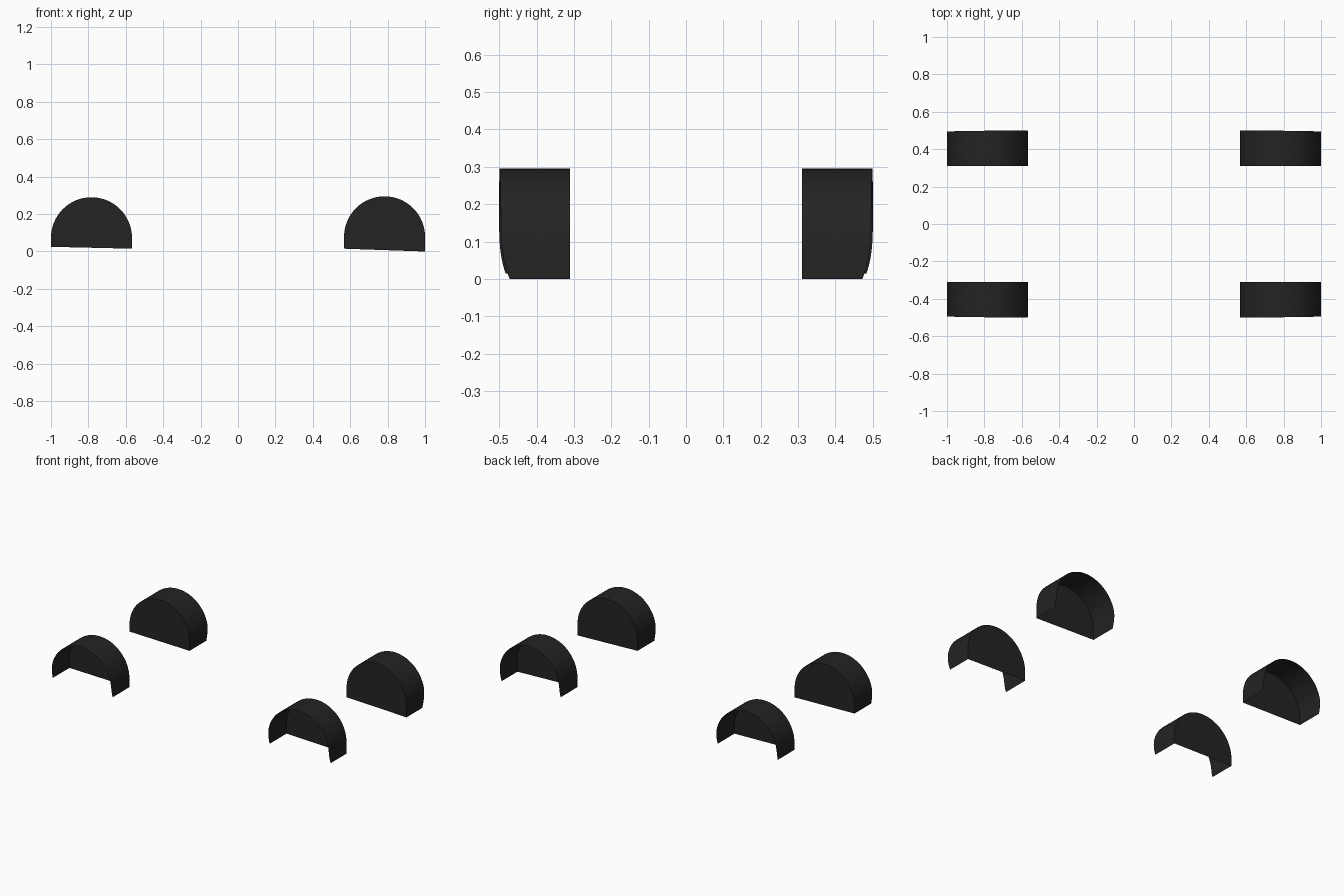
import bpy, bmesh, math

if "Cube" in bpy.data.objects:
    bpy.data.objects.remove(bpy.data.objects["Cube"])

mat = bpy.data.materials.new("black_liner")
mat.diffuse_color = (0.017, 0.017, 0.017, 1)
mat.use_nodes = True
mat.node_tree.nodes["Principled BSDF"].inputs["Base Color"].default_value = mat.diffuse_color

CX, R = 0.7835, 0.2165     # arch centre and radius
INNER = 0.31               # y of the closed inner wall


def outer_y(x, z):
    # open rim follows the body side: bows in toward the ends and the bottom
    end = max(0, (abs(x) - 0.567) / 0.433)
    low = max(0, 1 - z / 0.16)
    return 0.5 - 0.005 * end ** 2 - 0.023 * low ** 3


def arch_profile(sx, top, z_mid, z_end):
    # straight legs plus a half-round top, from the middle leg to the end leg
    cz = top - R
    legs = 5
    pts = [(CX - R, z_mid + (cz - z_mid) * i / legs) for i in range(legs)]
    for i in range(33):
        a = math.pi * (1 - i / 32)
        pts.append((CX + R * math.cos(a), cz + R * math.sin(a)))
    pts += [(CX + R, cz + (z_end - cz) * i / legs) for i in range(1, legs + 1)]
    return [(sx * x, z) for x, z in pts]


def wheel_arch(name, sy, profile):
    bm = bmesh.new()
    inner = [bm.verts.new((x, sy * INNER, z)) for x, z in profile]
    outer = [bm.verts.new((x, sy * outer_y(x, z), z)) for x, z in profile]
    # curved shell
    for i in range(len(profile) - 1):
        bm.faces.new((inner[i], inner[i + 1], outer[i + 1], outer[i]))
    # flat inner wall
    wall = bm.faces.new(inner)
    bmesh.ops.recalc_face_normals(bm, faces=bm.faces)
    bm.normal_update()
    if wall.normal.y * sy > 0:
        bmesh.ops.reverse_faces(bm, faces=bm.faces)
    mesh = bpy.data.meshes.new(name)
    bm.to_mesh(mesh)
    bm.free()
    mesh.materials.append(mat)
    mesh.shade_smooth()
    mesh.set_sharp_from_angle(angle=math.radians(30))
    bpy.context.collection.objects.link(bpy.data.objects.new(name, mesh))


# two arches at each end of the body, mirrored side to side
for end, sx, top, z_mid, z_end in (("right_end", 1, 0.295, 0.015, 0.0),
                                   ("left_end", -1, 0.29, 0.015, 0.025)):
    for side, sy in (("front", -1), ("back", 1)):
        wheel_arch(f"wheel_arch_liner_{end}_{side}", sy,
                   arch_profile(sx, top, z_mid, z_end))
